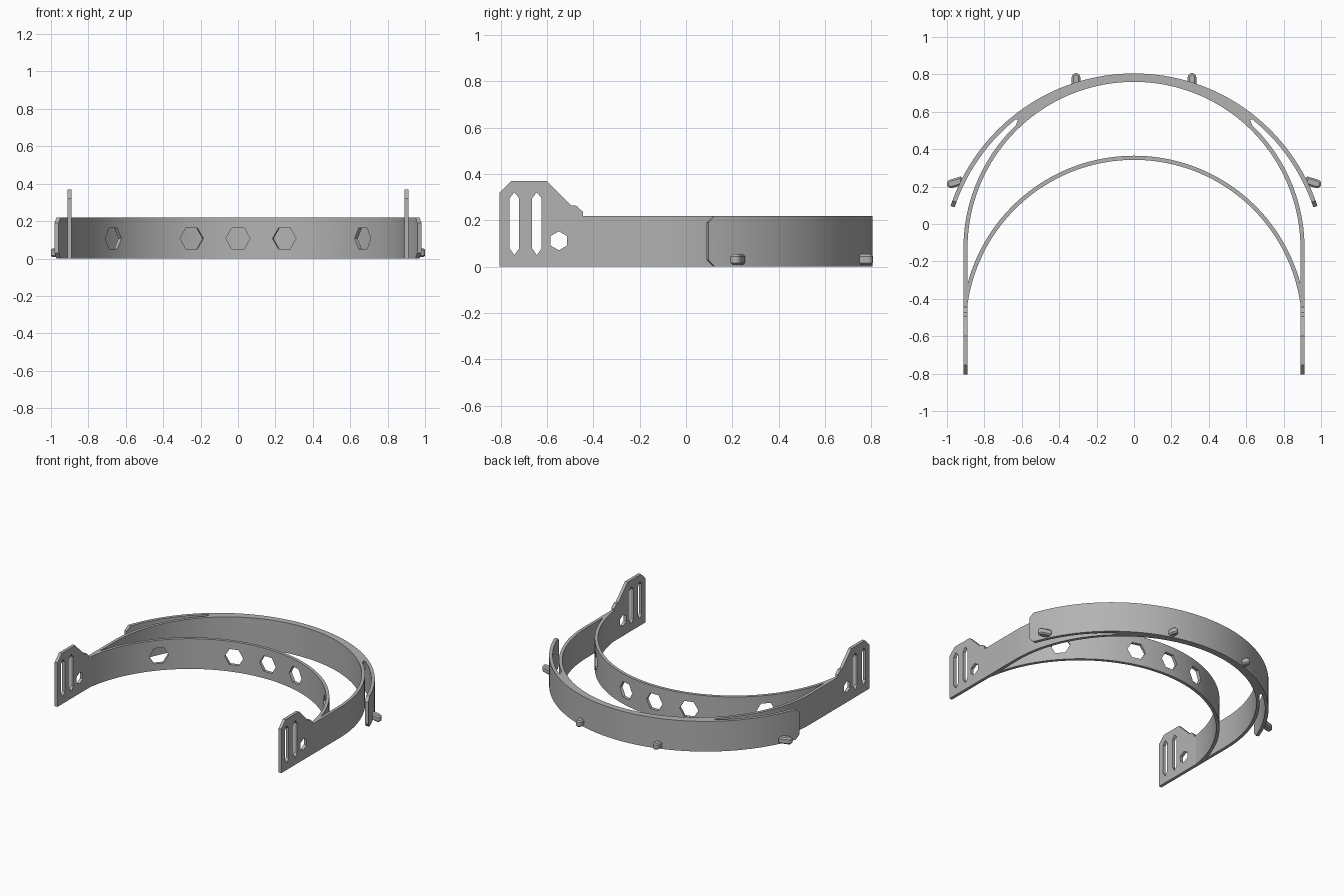
import bpy, bmesh, math
from mathutils import Matrix, Vector

if "Cube" in bpy.data.objects:
    bpy.data.objects.remove(bpy.data.objects["Cube"])

H = 0.22                      # band height
BAND = (-0.13, 0.89, 0.912)   # head band: centre y, inner and outer radius
HOLD = (-0.228, 1.01, 1.033)  # visor holder
STRAP = (-0.556, 0.899, 0.921)  # forehead strap

grey = bpy.data.materials.new("grey plastic")
grey.diffuse_color = (0.45, 0.45, 0.45, 1)
grey.use_nodes = True
grey.node_tree.nodes["Principled BSDF"].inputs["Base Color"].default_value = grey.diffuse_color


def arc(cy, r, a0, a1, n):
    """Points on a circle centred on x = 0, angles from +x in degrees."""
    out = []
    for i in range(n + 1):
        a = math.radians(a0 + (a1 - a0) * i / n)
        out.append((r * math.cos(a), cy + r * math.sin(a)))
    return out


def prism(name, pts, depth, matrix=Matrix(), bevel=0.0, bevel_rule=None):
    """Extrude a 2D outline along local z, optionally chamfering edges."""
    bm = bmesh.new()
    face = bm.faces.new([bm.verts.new((x, y, 0)) for x, y in pts])
    ext = bmesh.ops.extrude_face_region(bm, geom=[face])
    verts = [v for v in ext["geom"] if isinstance(v, bmesh.types.BMVert)]
    bmesh.ops.translate(bm, verts=verts, vec=(0, 0, depth))
    bmesh.ops.recalc_face_normals(bm, faces=bm.faces)
    if bevel:
        edges = [e for e in bm.edges if bevel_rule(e)]
        bmesh.ops.bevel(bm, geom=edges, offset=bevel, segments=1,
                        affect='EDGES', clamp_overlap=False)
    bm.transform(matrix)
    bmesh.ops.recalc_face_normals(bm, faces=bm.faces)
    me = bpy.data.meshes.new(name)
    bm.to_mesh(me)
    bm.free()
    me.materials.append(grey)
    ob = bpy.data.objects.new(name, me)
    bpy.context.collection.objects.link(ob)
    return ob


def select(ob):
    bpy.ops.object.select_all(action='DESELECT')
    ob.select_set(True)
    bpy.context.view_layer.objects.active = ob


def cut(ob, cutters):
    for c in cutters:
        c.hide_render = True
        select(ob)
        m = ob.modifiers.new("hole", 'BOOLEAN')
        m.operation, m.solver, m.object = 'DIFFERENCE', 'EXACT', c
        bpy.ops.object.modifier_apply(modifier=m.name)
        bpy.data.objects.remove(c)


def smooth(ob):
    select(ob)
    bpy.ops.object.shade_smooth_by_angle(angle=math.radians(30))


def hexagon(r, start):
    return [(r * math.cos(math.radians(start + 60 * i)),
             r * math.sin(math.radians(start + 60 * i))) for i in range(6)]


# Outer frame: holder arc with free ends, joined to the head band at the back
TIP = 18.3
slot_x = 0.632
h_a = math.degrees(math.acos(slot_x / HOLD[1]))
b_a = math.degrees(math.acos(slot_x / BAND[2]))
side = arc(HOLD[0], HOLD[1], TIP, h_a, 14)           # inside of the free end
side.append((slot_x - 0.012, 0.558))                 # rounded slot end
side += arc(BAND[0], BAND[2], b_a, 0, 20)            # outside of the band
side += [(BAND[2], -0.445), (BAND[1], -0.445)]
outline = arc(HOLD[0], HOLD[2], 180 - TIP, TIP, 64) + side
outline += arc(BAND[0], BAND[1], 0, 180, 80)
outline += [(-x, y) for x, y in reversed(side)]


def holder_end(e):
    a, b = e.verts
    def tip(v):
        return abs(math.degrees(math.atan2(v.co.y - HOLD[0], abs(v.co.x))) - TIP) < 0.1 \
            and math.hypot(v.co.x, v.co.y - HOLD[0]) > 1.0
    return tip(a) and tip(b) and abs(a.co.z - b.co.z) < 1e-4


frame = prism("outer_frame", outline, H, bevel=0.03, bevel_rule=holder_end)
smooth(frame)

# Forehead strap, trimmed where it meets the inside of the head band
a_out = math.degrees(math.acos(BAND[1] / STRAP[2]))
a_in = math.degrees(math.acos(BAND[1] / STRAP[1]))
strap = prism("forehead_strap",
              arc(STRAP[0], STRAP[2], a_out, 180 - a_out, 72)
              + arc(STRAP[0], STRAP[1], 180 - a_in, a_in, 72), H)
holes = []
for k in range(-3, 4):
    spin = Matrix.Rotation(math.radians(16 * k), 4, 'Z')
    m = (Matrix.Translation((0, STRAP[0], 0.107)) @ spin
         @ Matrix.Translation((0, 1.0, 0)) @ Matrix.Rotation(math.pi / 2, 4, 'X'))
    holes.append(prism("cutter", hexagon(0.065, 0), 0.2, m))
cut(strap, holes)
smooth(strap)

# Side plates with two strap slots and a hexagonal hole
profile = [(-0.805, 0), (-0.445, 0), (-0.445, 0.237), (-0.473, 0.263),
           (-0.495, 0.265), (-0.6, 0.37), (-0.755, 0.37), (-0.805, 0.32)]
TO_X = Matrix(((0, 0, 1, 0), (1, 0, 0, 0), (0, 1, 0, 0), (0, 0, 0, 1)))
for name, x0 in (("right_plate", BAND[1]), ("left_plate", -BAND[2])):
    plate = prism(name, profile, BAND[2] - BAND[1], Matrix.Translation((x0, 0, 0)) @ TO_X)
    at = Matrix.Translation((x0 - 0.05, 0, 0)) @ TO_X
    holes = [prism("cutter", [(y - 0.549, z + 0.112) for y, z in hexagon(0.041, 30)], 0.12, at)]
    for c in (-0.741, -0.644):
        slot = [(c, 0.05), (c + 0.021, 0.08), (c + 0.021, 0.295),
                (c, 0.322), (c - 0.021, 0.295), (c - 0.021, 0.08)]
        holes.append(prism("cutter", slot, 0.12, at))
    cut(plate, holes)
    smooth(plate)


# Visor pegs: rounded tabs with chamfered rims, low on the holder
def peg(name, start, end):
    s, e = Vector(start), Vector(end)
    d, r = e - s, 0.023
    pts = [(0, -r)] + [(d.length - r + r * math.cos(a), r * math.sin(a))
                       for a in (math.radians(-90 + 22.5 * i) for i in range(9))] + [(0, r)]
    m = Matrix.Translation((s.x, s.y, 0.008)) @ Matrix.Rotation(math.atan2(d.y, d.x), 4, 'Z')
    smooth(prism(name, pts, 0.046, m, 0.009,
                 lambda ed: abs(ed.verts[0].co.z - ed.verts[1].co.z) < 1e-5))


for label, s in (("right", 1), ("left", -1)):
    peg(label + "_back_peg", (0.31 * s, 0.742), (0.31 * s, 0.807))
    peg(label + "_side_peg", (0.918 * s, 0.233), (1.0 * s, 0.208))
